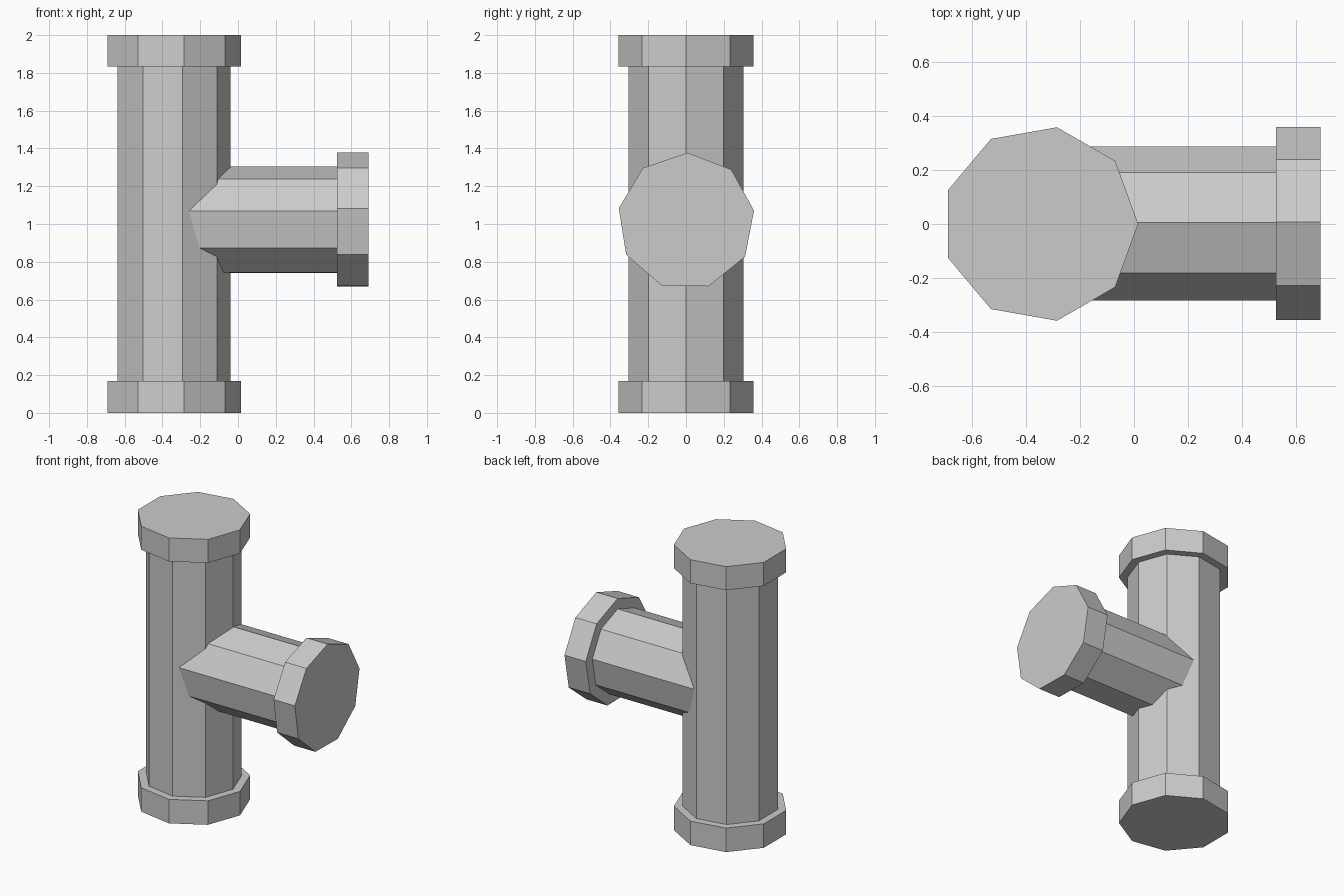
import bpy, bmesh
from math import sin, cos, radians, pi
from mathutils import Matrix

if "Cube" in bpy.data.objects:
    bpy.data.objects.remove(bpy.data.objects["Cube"])

SIDES = 9
AXIS_X = -0.348


def stepped_pipe(name, profile, matrix):
    """Solid nine-sided pipe along local z from (radius, height) pairs."""
    bm = bmesh.new()
    rings = []
    for r, h in profile:
        rings.append([bm.verts.new((r * cos(2 * pi * i / SIDES),
                                    r * sin(2 * pi * i / SIDES), h))
                      for i in range(SIDES)])
    for a, b in zip(rings, rings[1:]):
        for i in range(SIDES):
            j = (i + 1) % SIDES
            bm.faces.new((a[i], a[j], b[j], b[i]))
    bm.faces.new(rings[0][::-1])
    bm.faces.new(rings[-1])
    bmesh.ops.transform(bm, matrix=matrix, verts=bm.verts)
    bmesh.ops.recalc_face_normals(bm, faces=bm.faces)
    mesh = bpy.data.meshes.new(name)
    bm.to_mesh(mesh)
    bm.free()
    obj = bpy.data.objects.new(name, mesh)
    bpy.context.collection.objects.link(obj)
    return obj


# Upright pipe with a flange at each end
pipe = stepped_pipe(
    "pipe_tee",
    [(0.3635, 0), (0.3635, 0.168), (0.309, 0.168),
     (0.309, 1.835), (0.3635, 1.835), (0.3635, 2)],
    Matrix.Translation((AXIS_X, 0, 0)))

# Side branch with one flange, turned to point along +x, a corner near the top
turn = Matrix.Rotation(radians(90), 4, 'Y') @ Matrix.Rotation(radians(179), 4, 'Z')
branch = stepped_pipe(
    "side_branch",
    [(0.29, 0), (0.29, 0.525 - AXIS_X),
     (0.3635, 0.525 - AXIS_X), (0.3635, 0.69 - AXIS_X)],
    Matrix.Translation((AXIS_X, 0.001, 1.014)) @ turn)

# Weld the branch to the upright pipe
weld = pipe.modifiers.new("weld", 'BOOLEAN')
weld.operation = 'UNION'
weld.solver = 'EXACT'
weld.object = branch
bpy.context.view_layer.objects.active = pipe
bpy.ops.object.modifier_apply(modifier=weld.name)
bpy.data.objects.remove(branch)
